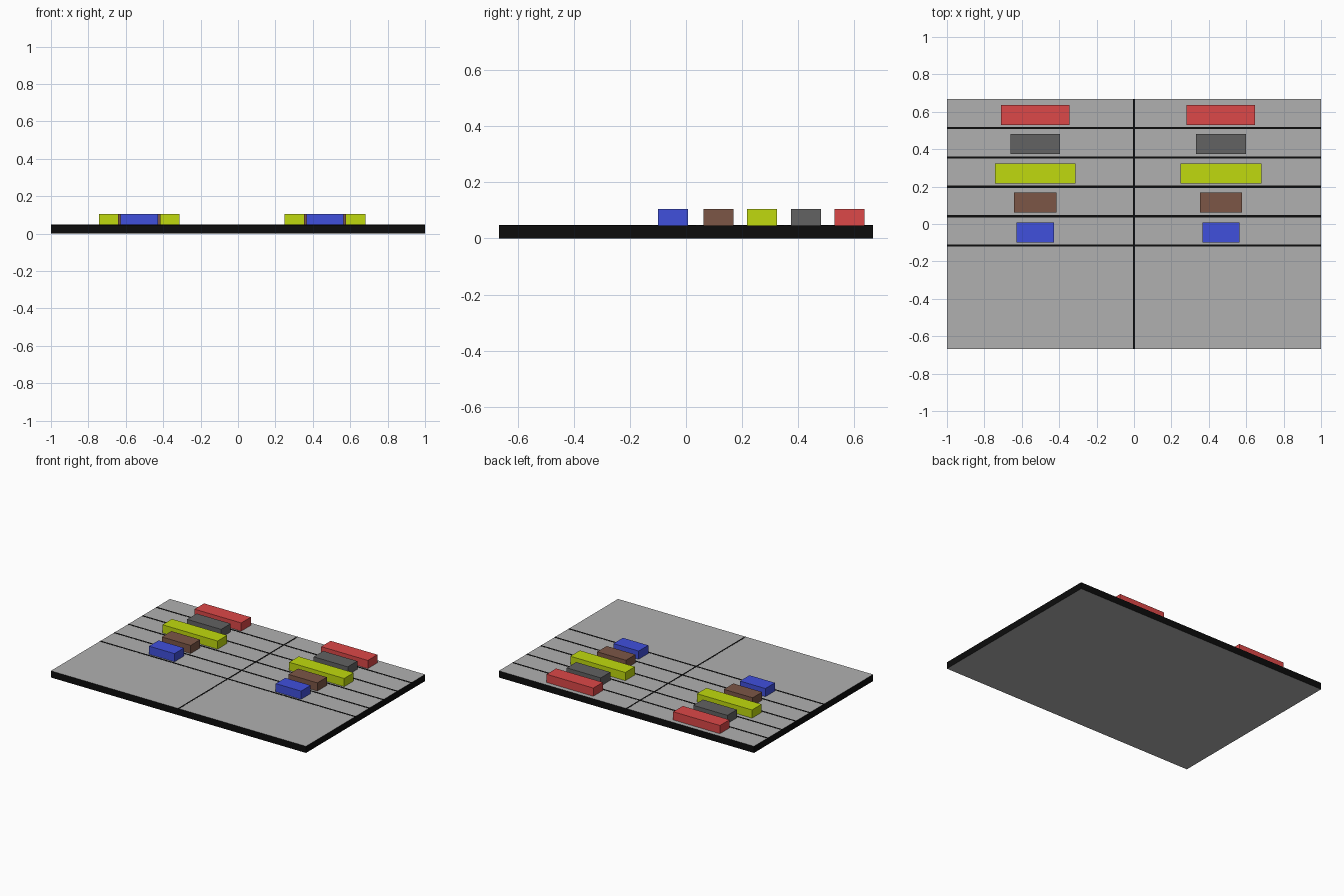
import bpy

if "Cube" in bpy.data.objects:
    bpy.data.objects.remove(bpy.data.objects["Cube"])

def material(name, rgb):
    # sRGB 0-255 to linear viewport colour
    lin = [(c / 255 / 12.92) if c < 11 else ((c / 255 + 0.055) / 1.055) ** 2.4 for c in rgb]
    m = bpy.data.materials.new(name)
    m.diffuse_color = (*lin, 1)
    m.use_nodes = True
    m.node_tree.nodes["Principled BSDF"].inputs["Base Color"].default_value = m.diffuse_color
    return m

def box(name, x, y, z, mat):
    """Box from (min, max) pairs on each axis."""
    bpy.ops.mesh.primitive_cube_add(size=1, location=[(a + b) / 2 for a, b in (x, y, z)])
    ob = bpy.context.object
    ob.name = name
    ob.scale = [b - a for a, b in (x, y, z)]
    bpy.ops.object.transform_apply(location=False, rotation=False, scale=True)
    ob.data.materials.append(mat)
    return ob

black = material("black", (12, 12, 12))
board_grey = material("board_grey", (176, 176, 176))

HALF_X, HALF_Y, TOP = 1.0, 0.667, 0.047

# Board: grey top and underside, black edges
board = box("board", (-HALF_X, HALF_X), (-HALF_Y, HALF_Y), (0, TOP), board_grey)
board.data.materials.append(black)
for face in board.data.polygons:
    if abs(face.normal.z) < 0.5:
        face.material_index = 1

# Dividing lines lying on the board
LINE_TOP = TOP + 0.001
box("centre_line", (-0.005, 0.005), (-HALF_Y, HALF_Y), (TOP - 0.002, LINE_TOP), black)
for i in range(5):
    y = 0.513 - 0.157 * i
    box(f"row_line_{i + 1}", (-HALF_X, HALF_X), (y - 0.006, y + 0.006),
        (TOP - 0.002, LINE_TOP), black)

# Coloured blocks: one per row, repeated in both columns
rows = [
    ("red", (220, 72, 72), 0.366, 0.582),
    ("dark_grey", (98, 98, 98), 0.267, 0.428),
    ("yellow", (192, 218, 14), 0.432, 0.270),
    ("brown", (124, 86, 70), 0.226, 0.116),
    ("blue", (64, 80, 220), 0.199, -0.046),
]
for name, rgb, width, y in rows:
    mat = material(name, rgb)
    for side, x in (("left", -0.528), ("right", 0.465)):
        box(f"{name}_block_{side}", (x - width / 2, x + width / 2),
            (y - 0.0535, y + 0.0535), (TOP, 0.105), mat)
